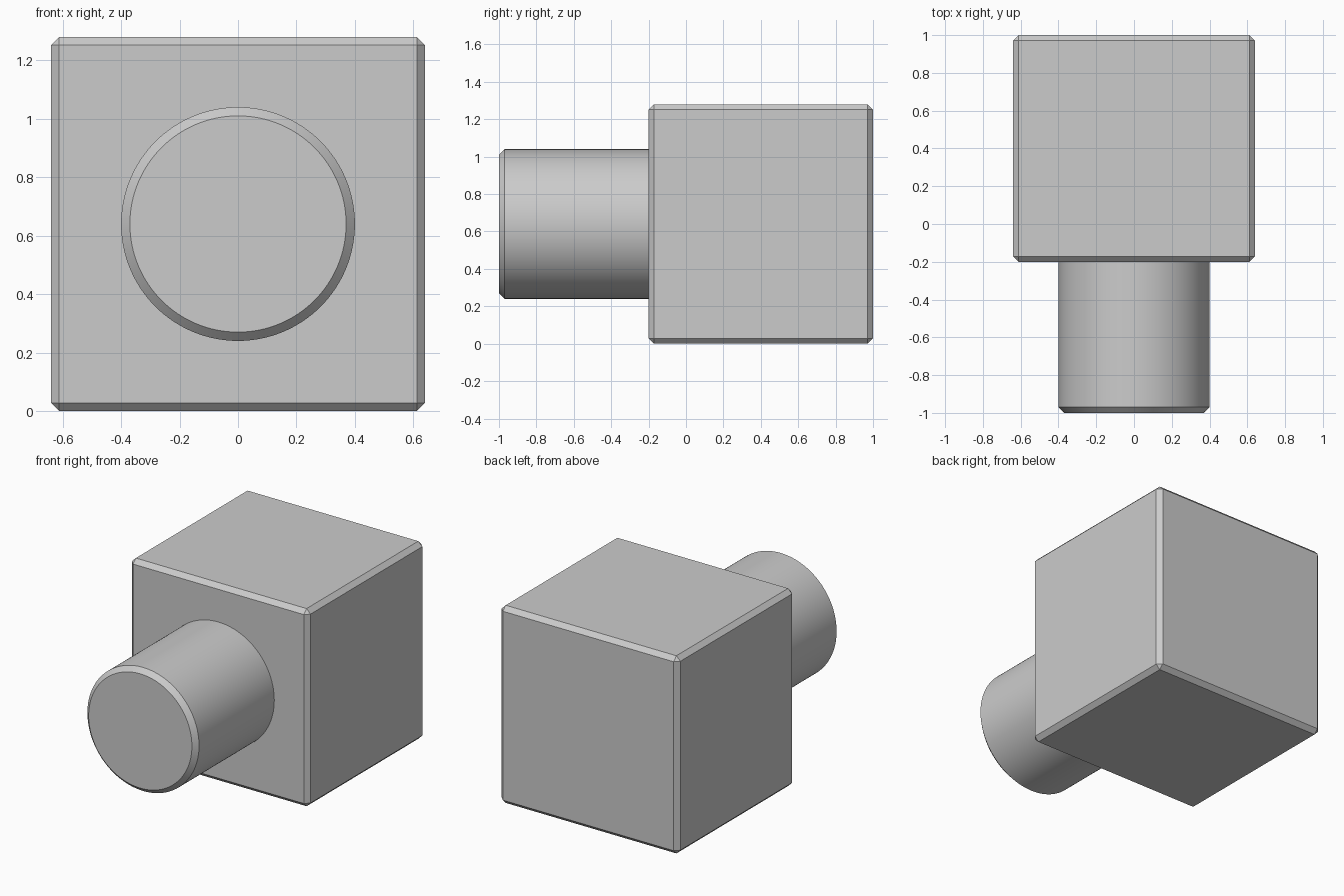
import bpy, bmesh, math
from mathutils import Matrix

if "Cube" in bpy.data.objects:
    bpy.data.objects.remove(bpy.data.objects["Cube"])

grey = bpy.data.materials.new("plain grey")
grey.diffuse_color = (0.6, 0.6, 0.6, 1)
grey.use_nodes = True
grey.node_tree.nodes["Principled BSDF"].inputs["Base Color"].default_value = grey.diffuse_color


def finish(bm, name, edges, chamfer):
    """Chamfer the chosen edges and make the object."""
    bmesh.ops.bevel(bm, geom=edges, offset=chamfer, offset_type='OFFSET',
                    segments=1, affect='EDGES', clamp_overlap=True)
    bmesh.ops.recalc_face_normals(bm, faces=bm.faces)
    mesh = bpy.data.meshes.new(name)
    bm.to_mesh(mesh)
    bm.free()
    mesh.materials.append(grey)
    obj = bpy.data.objects.new(name, mesh)
    bpy.context.collection.objects.link(obj)
    return obj


# square block with all edges chamfered
bm = bmesh.new()
bmesh.ops.create_cube(bm, size=1, matrix=Matrix.Translation((0, 0.4, 0.64))
                      @ Matrix.Diagonal((1.28, 1.2, 1.28, 1)))
finish(bm, "block", bm.edges[:], 0.02 * math.sqrt(2))

# round peg on the front, chamfered at its free end, sunk slightly in the block
y0, y1 = -1.0, -0.19
bm = bmesh.new()
bmesh.ops.create_cone(bm, cap_ends=True, segments=128, radius1=0.4, radius2=0.4,
                      depth=y1 - y0,
                      matrix=Matrix.Translation((0, (y0 + y1) / 2, 0.64))
                      @ Matrix.Rotation(math.pi / 2, 4, 'X'))
rim = [e for e in bm.edges if all(v.co.y < y0 + 0.001 for v in e.verts)]
peg = finish(bm, "peg", rim, 0.03)
bpy.context.view_layer.objects.active = peg
peg.select_set(True)
bpy.ops.object.shade_smooth_by_angle(angle=math.radians(30))
